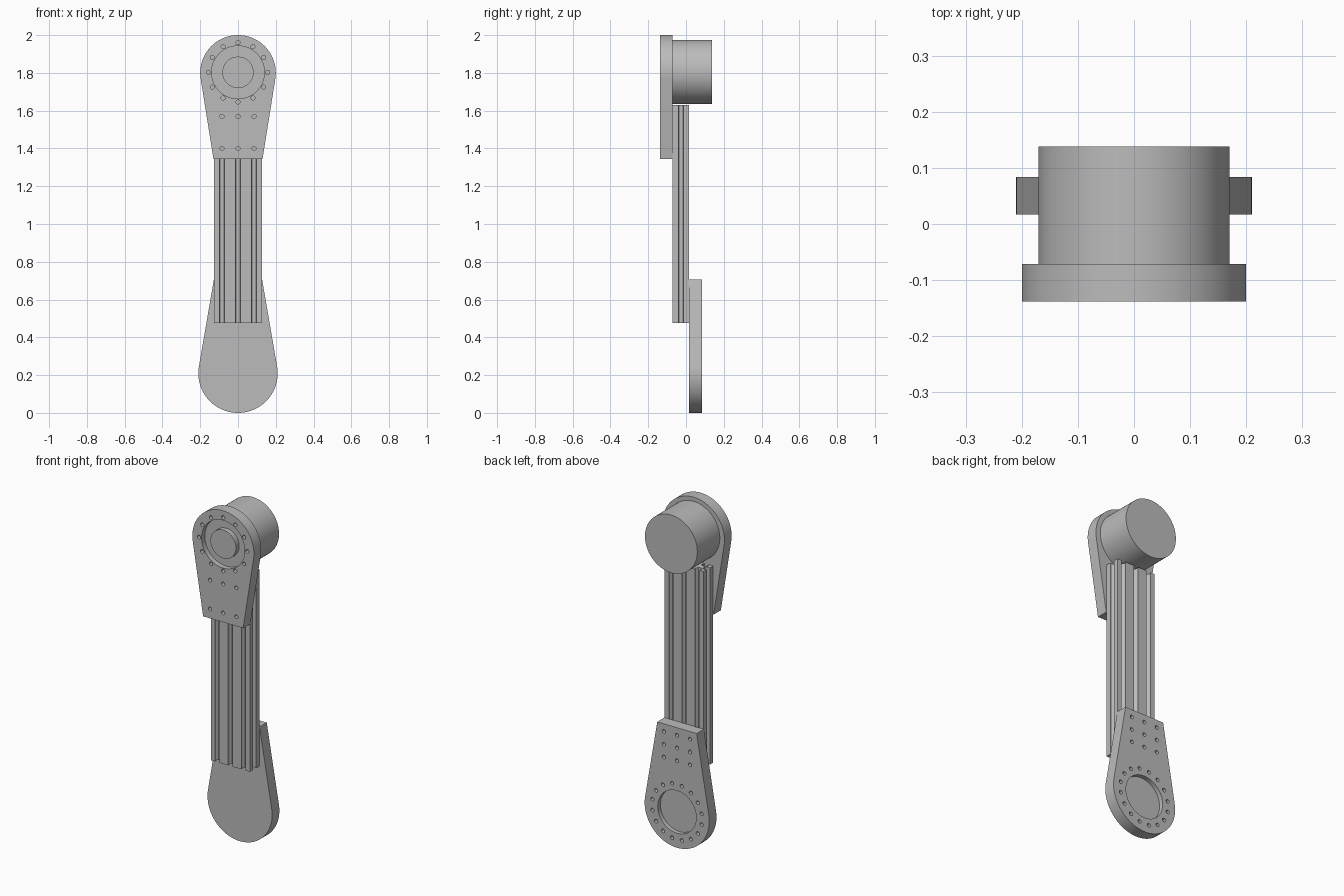
import bpy, bmesh, math

cube = bpy.data.objects.get("Cube")
if cube:
    bpy.data.objects.remove(cube, do_unlink=True)

grey = bpy.data.materials.new("plain_grey")
grey.use_nodes = True
grey.diffuse_color = (0.5, 0.5, 0.5, 1)
grey.node_tree.nodes["Principled BSDF"].inputs["Base Color"].default_value = (0.5, 0.5, 0.5, 1)


def circle(x, z, r, n):
    return [(x + r * math.cos(math.tau * i / n), z + r * math.sin(math.tau * i / n)) for i in range(n)]


def add_prism(bm, outline, lo, hi, along_z=False):
    """Extrude a closed outline along y, or along z."""
    def place(p, t):
        return (p[0], p[1], t) if along_z else (p[0], t, p[1])
    a = [bm.verts.new(place(p, lo)) for p in outline]
    b = [bm.verts.new(place(p, hi)) for p in outline]
    bm.faces.new(a)
    bm.faces.new(b[::-1])
    for i in range(len(a)):
        j = (i + 1) % len(a)
        bm.faces.new((a[i], b[i], b[j], a[j]))


def make_object(name, prisms, along_z=False):
    bm = bmesh.new()
    for outline, lo, hi in prisms:
        add_prism(bm, outline, lo, hi, along_z)
    bmesh.ops.recalc_face_normals(bm, faces=bm.faces)
    mesh = bpy.data.meshes.new(name)
    bm.to_mesh(mesh)
    bm.free()
    mesh.materials.append(grey)
    ob = bpy.data.objects.new(name, mesh)
    bpy.context.collection.objects.link(ob)
    return ob


def smooth(ob):
    bpy.ops.object.select_all(action='DESELECT')
    ob.select_set(True)
    bpy.context.view_layer.objects.active = ob
    bpy.ops.object.shade_smooth_by_angle(angle=math.radians(30))


def carve(ob, cutter):
    """Cut the pockets into the part and discard the cutter."""
    cutter.hide_render = True
    mod = ob.modifiers.new("pockets", 'BOOLEAN')
    mod.operation = 'DIFFERENCE'
    mod.solver = 'EXACT'
    mod.object = cutter
    bpy.context.view_layer.objects.active = ob
    bpy.ops.object.modifier_apply(modifier=mod.name)
    bpy.data.objects.remove(cutter, do_unlink=True)


def teardrop(cz, r, half_width, end_z):
    """Round end joined by tangents to a straight end."""
    up = 1 if cz > end_z else -1
    dz = abs(cz - end_z)
    start = math.atan2(-dz, half_width) + math.acos(r / math.hypot(dz, half_width))
    n = 64
    arc = [start + (math.pi - 2 * start) * i / n for i in range(n + 1)]
    pts = [(r * math.cos(a), cz + up * r * math.sin(a)) for a in arc]
    return pts + [(-half_width, end_z), (half_width, end_z)]


def ring_holes(cz, r, count, phase):
    return [(r * math.sin(math.tau * (i + phase) / count), cz + r * math.cos(math.tau * (i + phase) / count))
            for i in range(count)]


def end_plate(name, outline, y0, y1, face_y, depth, recess, holes):
    """Plate with a round recess and blind bolt holes on one face."""
    inward = 1 if face_y == y0 else -1
    ob = make_object(name, [(outline, y0, y1)])
    outside = face_y - inward * 0.02
    cuts = [(recess, outside, face_y + inward * depth)]
    cuts += [(circle(x, z, 0.011, 16), outside, face_y + inward * 0.03) for x, z in holes]
    carve(ob, make_object(name + "_cutter", cuts))
    smooth(ob)


columns = (-0.085, 0, 0.085)

# Upper plate with front recess, and the boss inside it
end_plate("upper_plate", teardrop(1.8, 0.2, 0.13, 1.345), -0.138, -0.071, -0.138, 0.03,
          circle(0, 1.803, 0.14, 64),
          ring_holes(1.803, 0.157, 12, 0) + [(x, z) for x in columns for z in (1.57, 1.40)])
smooth(make_object("upper_boss", [(circle(0, 1.803, 0.083, 64), -0.137, -0.1)]))

# Motor drum behind the upper plate
smooth(make_object("motor_drum", [(circle(0, 1.805, 0.17, 96), -0.071, 0.138)]))

# Lower plate with back recess
end_plate("lower_plate", teardrop(0.21, 0.21, 0.128, 0.705), 0.017, 0.084, 0.084, 0.025,
          circle(0, 0.21, 0.125, 64),
          ring_holes(0.21, 0.163, 16, 0.5) + [(x, z) for x in columns for z in (0.66, 0.585, 0.51)])

# Slotted beam between the plates
half_x, half_y, mid_y = 0.127, 0.044, -0.027
slot = [(-0.014, 0), (-0.014, 0.01), (-0.022, 0.01), (-0.01, 0.028)]
slot += [(-u, d) for u, d in reversed(slot)]
profile = []
for s in (1, -1):
    profile.append((-s * half_x, -s * half_y))
    profile += [(s * (c + u), -s * (half_y - d)) for c in columns for u, d in slot]
    profile.append((s * half_x, -s * half_y))
    profile += [(s * (half_x - d), s * u) for u, d in slot]
profile = [(x, y + mid_y) for x, y in profile]
make_object("slotted_beam", [(profile, 0.475, 1.63)], along_z=True)
